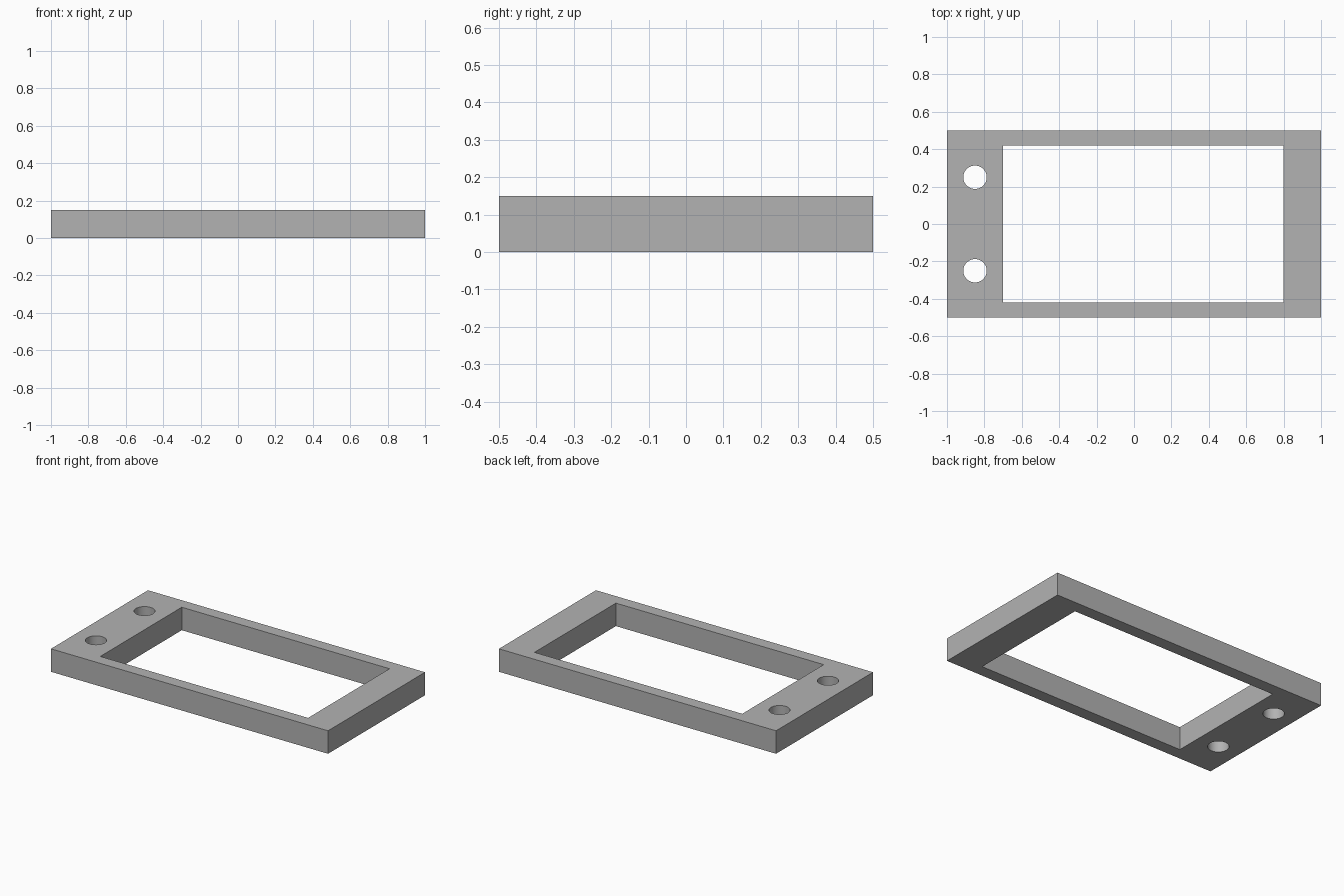
import bpy
import math

default = bpy.data.objects.get("Cube")
if default:
    bpy.data.objects.remove(default, do_unlink=True)

HEIGHT = 0.15
HOLE_RADIUS = 0.0625

grey = bpy.data.materials.new("mid grey")
grey.use_nodes = True
colour = (0.45, 0.45, 0.45, 1)
grey.diffuse_color = colour
grey.node_tree.nodes["Principled BSDF"].inputs["Base Color"].default_value = colour


def finish(name):
    obj = bpy.context.object
    obj.name = name
    obj.data.materials.append(grey)
    bpy.ops.object.transform_apply(location=True, rotation=True, scale=True)
    return obj


def box(name, x0, x1, depth, z0, z1):
    bpy.ops.mesh.primitive_cube_add(size=1, location=((x0 + x1) / 2, 0, (z0 + z1) / 2))
    bpy.context.object.scale = (x1 - x0, depth, z1 - z0)
    return finish(name)


def cut(target, cutter):
    cutter.hide_render = True
    mod = target.modifiers.new("cut", "BOOLEAN")
    mod.operation = "DIFFERENCE"
    mod.solver = "EXACT"
    mod.object = cutter
    bpy.context.view_layer.objects.active = target
    bpy.ops.object.modifier_apply(modifier=mod.name)
    bpy.data.objects.remove(cutter, do_unlink=True)


# Flat rectangular plate
frame = box("frame_plate", -1, 1, 1, 0, HEIGHT)

# Large window, set off towards the end with the holes
cut(frame, box("window_cutter", -0.7, 0.8, 0.84, -HEIGHT, 2 * HEIGHT))

# Two round mounting holes through the wider end
for y in (-0.25, 0.25):
    bpy.ops.mesh.primitive_cylinder_add(vertices=48, radius=HOLE_RADIUS, depth=4 * HEIGHT,
                                        location=(-0.85, y, HEIGHT / 2))
    cut(frame, finish("hole_cutter"))

# Smooth hole walls, crisp plate edges
bpy.ops.object.select_all(action="DESELECT")
frame.select_set(True)
bpy.context.view_layer.objects.active = frame
bpy.ops.object.shade_smooth_by_angle(angle=math.radians(30))
